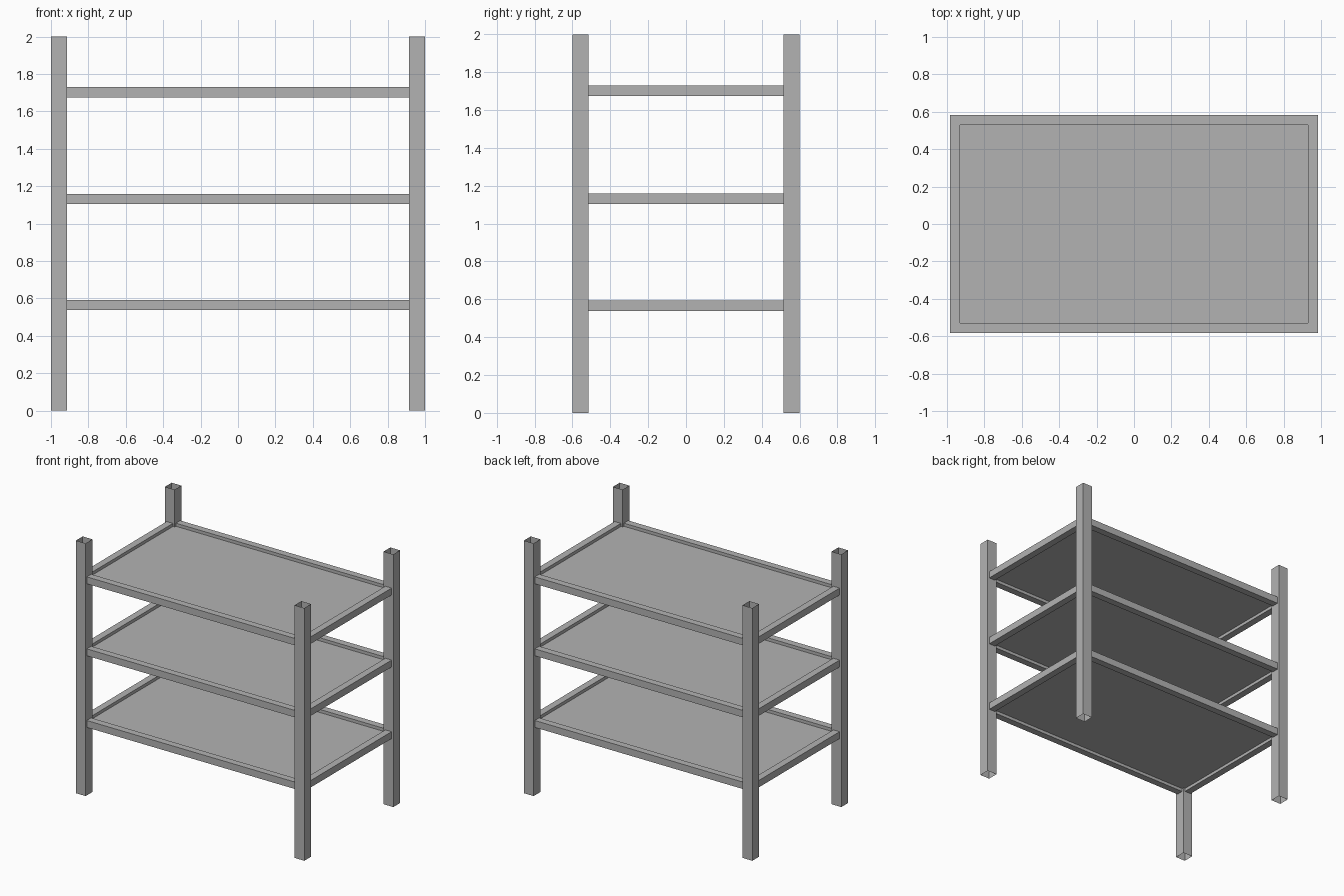
import bpy
import bmesh

cube = bpy.data.objects.get("Cube")
if cube:
    bpy.data.objects.remove(cube, do_unlink=True)

# One plain grey metal
metal = bpy.data.materials.new("grey_metal")
metal.use_nodes = True
grey = (0.45, 0.45, 0.45, 1.0)
metal.diffuse_color = grey
metal.node_tree.nodes["Principled BSDF"].inputs["Base Color"].default_value = grey

HEIGHT = 2.0
POST = 0.085                  # width of the square tube posts
RAIL = 0.055                  # width and height of the rails
POST_X, POST_Y = 0.9575, 0.5565   # centre lines of posts and rails
SHELF_Z = (0.565, 1.132, 1.702)   # middle height of each shelf


def box(name, centre, size, open_ends=False):
    """Flat-faced box; open_ends leaves a hollow sheet tube along z."""
    bm = bmesh.new()
    bmesh.ops.create_cube(bm, size=1)
    if open_ends:
        bm.normal_update()
        caps = [f for f in bm.faces if abs(f.normal.z) > 0.5]
        bmesh.ops.delete(bm, geom=caps, context="FACES_ONLY")
    bmesh.ops.scale(bm, vec=size, verts=bm.verts)
    bmesh.ops.translate(bm, vec=centre, verts=bm.verts)
    mesh = bpy.data.meshes.new(name)
    bm.to_mesh(mesh)
    bm.free()
    mesh.materials.append(metal)
    obj = bpy.data.objects.new(name, mesh)
    bpy.context.collection.objects.link(obj)
    return obj


# Hollow corner posts
for y_side, y_name in ((-1, "front"), (1, "back")):
    for x_side, x_name in ((-1, "right"), (1, "left")):
        box(f"{y_name}_{x_name}_post",
            (x_side * POST_X, y_side * POST_Y, HEIGHT / 2),
            (POST, POST, HEIGHT), open_ends=True)

# Shelves: a rail frame running into the posts, with a thin recessed panel
for level, z in zip(("lower", "middle", "upper"), SHELF_Z):
    for side, name in ((-1, "front"), (1, "back")):
        box(f"{level}_{name}_rail", (0, side * POST_Y, z),
            (2 * POST_X + RAIL, RAIL, RAIL))
    for side, name in ((-1, "right"), (1, "left")):
        box(f"{level}_{name}_rail", (side * POST_X, 0, z),
            (RAIL, 2 * POST_Y - RAIL, RAIL))
    box(f"{level}_shelf_panel", (0, 0, z),
        (2 * POST_X - RAIL, 2 * POST_Y - RAIL, 0.006))
